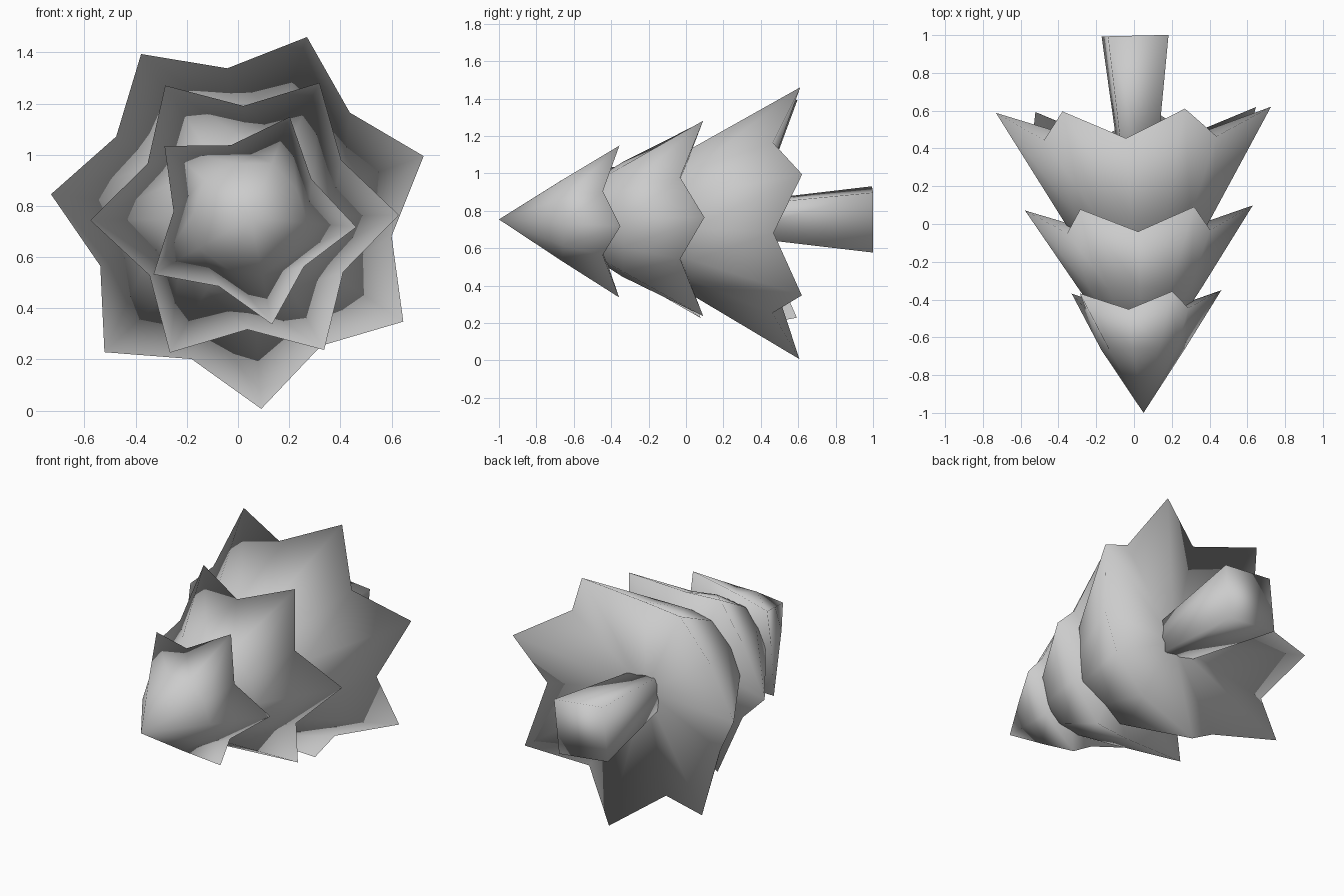
import bpy
import bmesh
from math import cos, sin, radians, pi

cube = bpy.data.objects.get("Cube")
if cube:
    bpy.data.objects.remove(cube, do_unlink=True)

LEAN = 0.0225            # slight sideways lean of the lying trunk axis
AXIS_X, AXIS_Z = 0.028, 0.754

grey = bpy.data.materials.new("plain_grey")
grey.use_nodes = True
tone = (0.6, 0.6, 0.6, 1)
grey.diffuse_color = tone
grey.node_tree.nodes["Principled BSDF"].inputs["Base Color"].default_value = tone


def place(radius, angle, along):
    """Point at a radius and angle around the lying axis."""
    side = radius * cos(angle)
    return (AXIS_X - LEAN * along + side,
            along + LEAN * side,
            AXIS_Z + radius * sin(angle))


def ring(bm, count, phase, radii, alongs):
    """Ring of vertices alternating between the given radii and depths."""
    return [bm.verts.new(place(radii[i % len(radii)],
                               radians(phase) + 2 * pi * i / count,
                               alongs[i % len(alongs)]))
            for i in range(count)]


def bridge(bm, a, b):
    for i in range(len(a)):
        j = (i + 1) % len(a)
        bm.faces.new((a[i], a[j], b[j], b[i]))


def fan(bm, loop, along):
    centre = bm.verts.new(place(0, 0, along))
    for i in range(len(loop)):
        bm.faces.new((loop[i], loop[(i + 1) % len(loop)], centre))


def finish(bm, name):
    bmesh.ops.recalc_face_normals(bm, faces=bm.faces)
    mesh = bpy.data.meshes.new(name)
    bm.to_mesh(mesh)
    bm.free()
    mesh.materials.append(grey)
    mesh.shade_smooth()
    bpy.context.collection.objects.link(bpy.data.objects.new(name, mesh))


def branch_tier(name, points, phase, apex, tip, valley, under):
    """Star-rimmed cone: tip and valley are (radius, depth) pairs."""
    bm = bmesh.new()
    count = points * 2
    # rounder ring half way down the cone
    middle = apex + 0.53 * (tip[1] - apex)
    round_r = 0.54 * tip[0]
    upper = ring(bm, count, phase, (round_r, round_r * 0.94), (middle,))
    rim = ring(bm, count, phase, (tip[0], valley[0]), (tip[1], valley[1]))
    fan(bm, upper, apex)
    bridge(bm, upper, rim)
    fan(bm, rim, under)
    finish(bm, name)


# Three layers of branches, top to bottom
branch_tier("top_branches", 5, -4.9, -1.0, (0.428, -0.36), (0.291, -0.45), -0.5)
branch_tier("middle_branches", 6, 1, -0.82, (0.603, 0.085), (0.437, -0.04), -0.11)
branch_tier("bottom_branches", 7, 18.7, -0.62, (0.751, 0.605), (0.587, 0.455), 0.36)

# Flared four-sided trunk
bm = bmesh.new()
inner = ring(bm, 4, 39, (0.107,), (0.2,))
outer = ring(bm, 4, 39, (0.228,), (0.997,))
bridge(bm, inner, outer)
bm.faces.new(inner)
bm.faces.new(outer)
finish(bm, "trunk")
